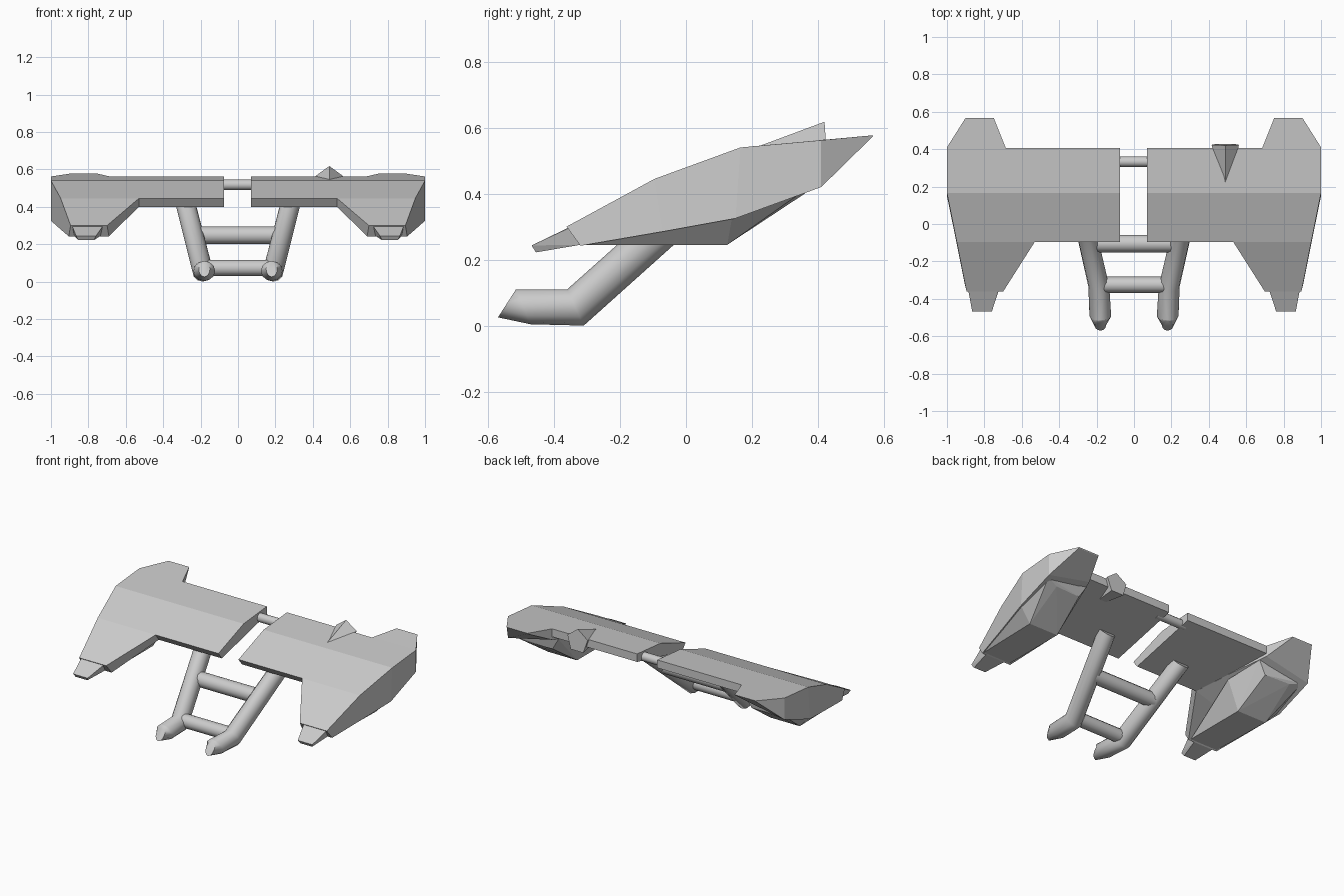
import bpy, bmesh
from math import cos, sin, pi
from mathutils import Vector

if "Cube" in bpy.data.objects:
    bpy.data.objects.remove(bpy.data.objects["Cube"])


def finish(name, bm, smooth=False):
    bmesh.ops.recalc_face_normals(bm, faces=bm.faces)
    me = bpy.data.meshes.new(name)
    bm.to_mesh(me)
    bm.free()
    ob = bpy.data.objects.new(name, me)
    bpy.context.collection.objects.link(ob)
    if smooth:
        bpy.ops.object.select_all(action='DESELECT')
        ob.select_set(True)
        bpy.context.view_layer.objects.active = ob
        bpy.ops.object.shade_smooth_by_angle(angle=0.7)
    return ob


def loft(name, rings, side=1, smooth=False):
    """Skin a list of equal-length point rings and cap both ends."""
    bm = bmesh.new()
    vs = [[bm.verts.new((x * side, y, z)) for x, y, z in r] for r in rings]
    n = len(rings[0])
    for a, b in zip(vs, vs[1:]):
        for i in range(n):
            j = (i + 1) % n
            bm.faces.new((a[i], a[j], b[j], b[i]))
    bm.faces.new(vs[0])
    bm.faces.new(vs[-1])
    return finish(name, bm, smooth)


def hull(name, pts, side=1):
    bm = bmesh.new()
    for x, y, z in pts:
        bm.verts.new((x * side, y, z))
    bmesh.ops.convex_hull(bm, input=bm.verts)
    return finish(name, bm)


def oval(c, u, v, n=12, start=0.0):
    c, u, v = Vector(c), Vector(u), Vector(v)
    return [c + u * cos(start + 2 * pi * i / n) + v * sin(start + 2 * pi * i / n)
            for i in range(n)]


def crossbar(name, half, y, z, r):
    loft(name, [oval((x, y, z), (0, r, 0), (0, 0, r)) for x in (-half, half)], smooth=True)


# Section of the inner panel (y, z)
panel = [(-.095, .445), (.165, .54), (.405, .562), (.405, .51), (-.06, .40)]

for label, side, x_in in (("right", 1, .07), ("left", -1, .075)):
    # Inner wing panel
    loft("inner_panel_" + label,
         [[(x_in, y, z) for y, z in panel],
          [(.53 + .31 * (y + .095), y, z) for y, z in panel]], side)

    # Outer wing, front to back: top inner, top outer, bottom outer, bottom inner
    loft("outer_wing_" + label, [
        [(.70, -.362, .30), (.895, -.362, .30), (.905, -.32, .242), (.69, -.32, .242)],
        [(.53, -.095, .445), (.948, -.095, .445), (.955, -.07, .285), (.53, -.06, .40)],
        [(.61, .165, .54), (1, .165, .54), (1, .15, .325), (.61, .165, .452)],
        [(.685, .405, .562), (1, .41, .562), (1, .41, .42), (.685, .405, .49)],
        [(.75, .568, .577), (.90, .568, .577), (.90, .565, .572), (.75, .565, .572)],
    ], side)

    # Angular pod under the outer wing
    hull("under_pod_" + label, [
        (.70, -.31, .245), (.90, -.31, .245), (.70, .125, .245), (.91, .125, .245),
        (.72, .35, .40), (.90, .36, .40), (.62, .13, .43), (.99, .14, .33),
        (.67, .36, .48), (.98, .38, .425), (.70, -.25, .29), (.91, -.25, .29)], side)

    # Tapered nozzle at the front of the wing
    hull("wing_nozzle_" + label, [
        (x, y, z) for y, xs, z in (
            (-.34, (.725, .885), .305), (-.36, (.725, .885), .293),
            (-.32, (.735, .875), .245), (-.468, (.76, .865), .243),
            (-.455, (.77, .855), .222)) for x in xs], side)

    # Bent strut with angled foot
    loft("strut_" + label, [
        oval((.18, -.543, .067), (.03, 0, 0), (0, .027, .042)),
        oval((.18, -.493, .057), (.058, 0, 0), (0, -.022, .053)),
        oval((.188, -.335, .055), (.056, 0, 0), (0, -.025, .055)),
        oval((.285, .09, .435), (.054, 0, 0), (0, -.038, .0425)),
    ], side, True)

# Crossbars and rear link
crossbar("upper_crossbar", .23, -.105, .248, .047)
crossbar("lower_crossbar", .18, -.325, .073, .043)
crossbar("rear_link", .11, .333, .518, .028)

# Five-sided cone on the back of the right wing
loft("rear_cone", [
    oval((.488, .425, .541), (.077, 0, 0), (0, -.005, .077), 5, pi / 2),
    oval((.488, .17, .505), (.012, 0, 0), (0, 0, .02), 5, pi / 2)])
